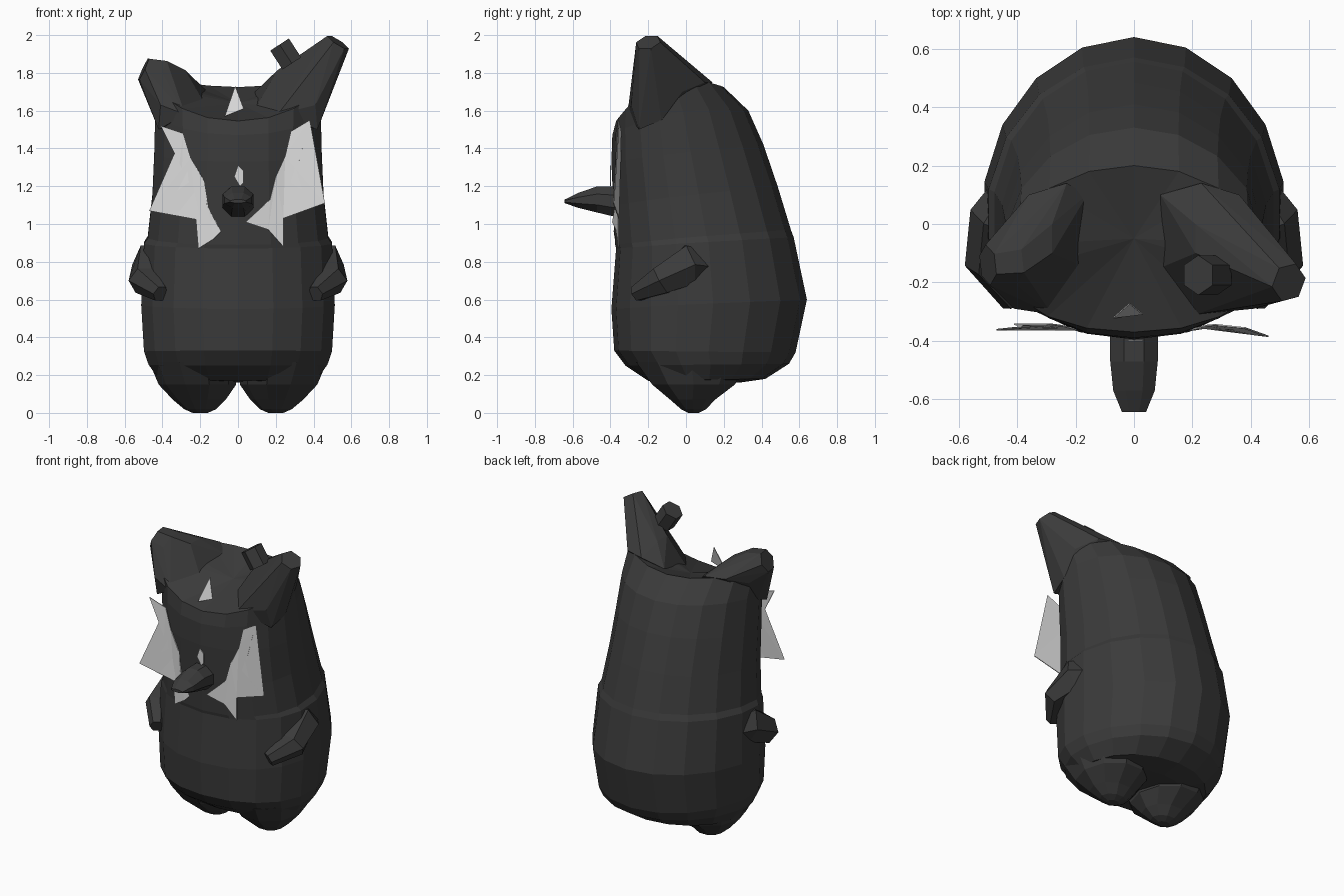
import bpy, bmesh, math
from mathutils import Vector

if "Cube" in bpy.data.objects:
    bpy.data.objects.remove(bpy.data.objects["Cube"])


def material(name, rgb):
    m = bpy.data.materials.new(name)
    m.diffuse_color = (*rgb, 1)
    m.use_nodes = True
    m.node_tree.nodes["Principled BSDF"].inputs["Base Color"].default_value = m.diffuse_color
    return m


DARK = material("charcoal", (0.043, 0.043, 0.043))
PALE = material("pale grey", (0.7, 0.7, 0.7))


def finish(name, bm, mat):
    bmesh.ops.recalc_face_normals(bm, faces=bm.faces)
    me = bpy.data.meshes.new(name)
    bm.to_mesh(me)
    bm.free()
    me.materials.append(mat)
    ob = bpy.data.objects.new(name, me)
    bpy.context.collection.objects.link(ob)
    return ob


def loft(name, rings, mat, top=None):
    """Skin a list of equal-sized rings; optional apex point fans the last ring."""
    bm = bmesh.new()
    vs = [[bm.verts.new(p) for p in r] for r in rings]
    n = len(vs[0])
    for a, b in zip(vs, vs[1:]):
        for i in range(n):
            j = (i + 1) % n
            bm.faces.new((a[i], a[j], b[j], b[i]))
    bm.faces.new(vs[0])
    if top:
        c = bm.verts.new(top)
        for i in range(n):
            bm.faces.new((vs[-1][i], vs[-1][(i + 1) % n], c))
    else:
        bm.faces.new(vs[-1])
    return finish(name, bm, mat)


def circle(center, axis, r, n=6):
    q = Vector(axis).to_track_quat('Z', 'Y')
    return [Vector(center) + q @ Vector((r * math.cos(2 * math.pi * i / n),
                                         r * math.sin(2 * math.pi * i / n), 0)) for i in range(n)]


def tube(name, path, radii, mat, n=6):
    p = [Vector(v) for v in path]
    rings = [circle(p[i], p[min(i + 1, len(p) - 1)] - p[max(i - 1, 0)], radii[i], n)
             for i in range(len(p))]
    return loft(name, rings, mat)


def hull(name, pts, mat):
    bm = bmesh.new()
    vs = [bm.verts.new(p) for p in pts]
    res = bmesh.ops.convex_hull(bm, input=vs)
    junk = {v for v in res["geom_interior"] + res["geom_unused"] if isinstance(v, bmesh.types.BMVert)}
    bmesh.ops.delete(bm, geom=list(junk), context='VERTS')
    return finish(name, bm, mat)


def plate(name, outline, depth):
    """Thin pale plate cut flat from an x-z outline, then bent to y = depth(x, z)."""
    bm = bmesh.new()
    f = bm.faces.new([bm.verts.new((x, 0, z)) for x, z in outline])
    bmesh.ops.triangulate(bm, faces=[f], ngon_method='EAR_CLIP')
    for v in bm.verts:
        v.co.y = depth(v.co.x, v.co.z)
    ob = finish(name, bm, PALE)
    mod = ob.modifiers.new("thickness", 'SOLIDIFY')
    mod.thickness = 0.005
    mod.offset = 0


# Body: rings of front z, back z, half width, front y, back y, lift of the sides
def body_ring(zf, zb, a, yf, yb, lift, n=18):
    yc = yf + 0.42 * (yb - yf)
    ring = []
    for i in range(n):
        t = 2 * math.pi * i / n
        s, c = math.sin(t), math.cos(t)
        e = 2 / 2.1 if c < 0 else 1
        x = a * math.copysign(abs(s) ** e, s)
        y = yc + (yb - yc) * c if c >= 0 else yc - (yc - yf) * abs(c) ** e
        ring.append((x, y, zf + (zb - zf) * (1 + c) / 2 + lift * s * s))
    return ring


PROFILE = [
    (0.17, 0.16, 0.28, -0.10, 0.28, 0),
    (0.17, 0.18, 0.42, -0.20, 0.42, 0),
    (0.25, 0.26, 0.48, -0.32, 0.545, 0),
    (0.33, 0.32, 0.505, -0.38, 0.58, 0),
    (0.55, 0.60, 0.52, -0.395, 0.64, 0),
    (0.87, 0.93, 0.505, -0.37, 0.57, 0),
    (0.89, 0.97, 0.485, -0.375, 0.555, 0),
    (1.10, 1.20, 0.46, -0.385, 0.485, 0),
    (1.33, 1.42, 0.45, -0.395, 0.41, 0),
    (1.47, 1.60, 0.445, -0.39, 0.33, 0.05),
    (1.545, 1.725, 0.45, -0.37, 0.20, 0.11),
]
loft("body", [body_ring(*r) for r in PROFILE], DARK, top=(0, -0.05, 1.64))


# Ears: hulls from the head corners to blunt tips, left shorter than right
def ear_base(s, ix):
    pts = [(0.44, -0.13, 1.55), (0.42, -0.25, 1.5), (0.41, -0.29, 1.63), (0.445, -0.02, 1.70),
           (0.36, 0.1, 1.75), (0.23, 0.14, 1.75), (ix, 0.1, 1.70), (ix, -0.15, 1.61),
           (ix + 0.12, -0.31, 1.58), (ix + 0.12, 0.0, 1.81), (ix + 0.12, -0.1, 1.815)]
    return [(s * x, y, z) for x, y, z in pts]


hull("right_ear", ear_base(1, 0.09) + circle((0.53, -0.2, 1.962), (0.53, -0.2, 0.82), 0.068), DARK)
hull("left_ear", ear_base(-1, 0.16) + circle((-0.5, -0.14, 1.82), (-0.9, -0.1, 0.42), 0.07)
     + circle((-0.41, -0.13, 1.80), (-0.9, -0.1, 0.42), 0.08), DARK)

# Small stud beside the right ear
tube("ear_stud", [(0.285, -0.175, 1.85), (0.22, -0.175, 1.95)], [0.068, 0.068], DARK)

# Snout: octagonal stub flattened to a wedge tip
SNOUT = [(-0.34, 0.09, 0.092, 1.115), (-0.47, 0.088, 0.075, 1.13),
         (-0.57, 0.077, 0.043, 1.125), (-0.643, 0.045, 0.01, 1.12)]
loft("snout", [[(rx * math.cos(t), y, zc + rz * math.sin(t))
                for t in [math.pi * (i + 0.5) / 4 for i in range(8)]]
               for y, rx, rz, zc in SNOUT], DARK)

# Feet and arms, mirrored: foot rings of z, x, y, x radius, y radius
FOOT = [(0.27, 0.24, 0.03, 0.23, 0.31), (0.15, 0.215, 0.04, 0.205, 0.23),
        (0.07, 0.205, 0.035, 0.14, 0.125), (0.02, 0.20, 0.04, 0.085, 0.07),
        (0.0, 0.20, 0.04, 0.04, 0.03)]
for side, s in (("left", -1), ("right", 1)):
    loft(side + "_foot", [[(s * x + rx * math.cos(i * math.pi / 5), y + ry * math.sin(i * math.pi / 5), z)
                           for i in range(10)] for z, x, y, rx, ry in FOOT], DARK)
    tube(side + "_arm", [(s * 0.38, 0.13, 0.77), (s * 0.45, 0.0, 0.785),
                         (s * 0.495, -0.13, 0.70), (s * 0.41, -0.265, 0.63)],
         [0.09, 0.12, 0.085, 0.045], DARK)


# Pale face markings
def cheek_y(x, z):
    flare = 0.14 if x > 0 else 0.03
    return -0.395 + 0.04 * min(abs(x) / 0.25, 1) - flare * max(abs(x) - 0.25, 0) + 0.05 * max(z - 1.2, 0)


plate("right_cheek_mark", [(0.38, 1.55), (0.28, 1.49), (0.25, 1.36), (0.20, 1.25), (0.17, 1.13),
                           (0.04, 1.01), (0.16, 0.97), (0.24, 0.88), (0.24, 1.03), (0.46, 1.11),
                           (0.28, 1.22), (0.32, 1.32)], cheek_y)
plate("left_cheek_mark", [(-0.41, 1.52), (-0.29, 1.48), (-0.25, 1.35), (-0.18, 1.23), (-0.165, 1.10),
                          (-0.09, 0.96), (-0.13, 0.92), (-0.21, 0.87), (-0.20, 1.02), (-0.47, 1.07),
                          (-0.26, 1.22), (-0.31, 1.32)], cheek_y)
plate("brow_mark", [(0, 1.31), (0.03, 1.28), (0.03, 1.22), (0.01, 1.20), (-0.02, 1.25)],
      lambda x, z: -0.40)
plate("forehead_spike", [(-0.07, 1.57), (0.03, 1.61), (-0.015, 1.73)],
      lambda x, z: -0.32 + 0.3 * (z - 1.57))
